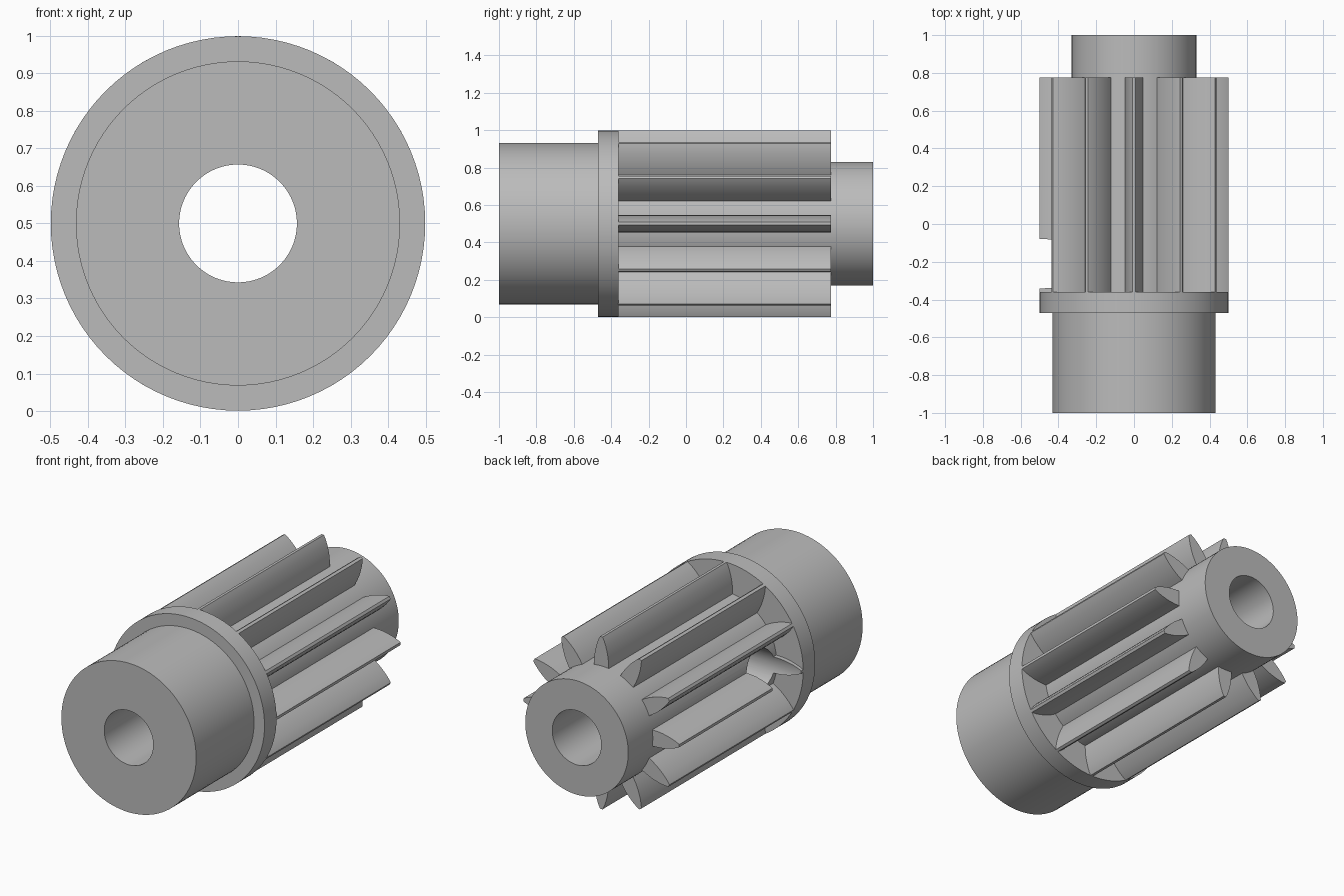
import bpy
import bmesh
from math import cos, sin, pi, radians
from mathutils import Matrix

if "Cube" in bpy.data.objects:
    bpy.data.objects.remove(bpy.data.objects["Cube"], do_unlink=True)

CENTRE = 0.5
ROOT, TIP, BORE = 0.33, 0.5, 0.157
TEETH = 12
TOOTH_FRONT, TOOTH_BACK = -0.365, 0.775

steel = bpy.data.materials.new("plain_grey")
steel.use_nodes = True
colour = (0.5, 0.5, 0.5, 1)
steel.diffuse_color = colour
steel.node_tree.nodes["Principled BSDF"].inputs["Base Color"].default_value = colour


def finish(name, bm):
    bmesh.ops.recalc_face_normals(bm, faces=bm.faces)
    mesh = bpy.data.meshes.new(name)
    bm.to_mesh(mesh)
    bm.free()
    mesh.materials.append(steel)
    obj = bpy.data.objects.new(name, mesh)
    bpy.context.collection.objects.link(obj)
    return obj


def activate(obj):
    bpy.ops.object.select_all(action="DESELECT")
    obj.select_set(True)
    bpy.context.view_layer.objects.active = obj


def lathe(name, profile, steps=96):
    """Revolve a closed (radius, y) outline around the long axis."""
    bm = bmesh.new()
    rings = []
    for i in range(steps):
        a = 2 * pi * i / steps
        rings.append([bm.verts.new((r * cos(a), y, CENTRE + r * sin(a)))
                      for r, y in profile])
    n = len(profile)
    for i in range(steps):
        here, there = rings[i], rings[(i + 1) % steps]
        for j in range(n):
            k = (j + 1) % n
            bm.faces.new((here[j], here[k], there[k], there[j]))
    return finish(name, bm)


def tooth(name, angle):
    """Pointed arch section, sunk into the core and extruded lengthwise."""
    half = [(ROOT - 0.03, 0.047), (ROOT, 0.047), (0.36, 0.046), (0.39, 0.043),
            (0.42, 0.037), (0.45, 0.029), (0.48, 0.018), (TIP - 0.001, 0.008)]
    outline = half + [(r, -w) for r, w in reversed(half)]
    bm = bmesh.new()
    face = bm.faces.new([bm.verts.new((r, TOOTH_FRONT, w)) for r, w in outline])
    ext = bmesh.ops.extrude_face_region(bm, geom=[face])
    moved = [v for v in ext["geom"] if isinstance(v, bmesh.types.BMVert)]
    bmesh.ops.translate(bm, verts=moved, vec=(0, TOOTH_BACK - TOOTH_FRONT, 0))
    spin = Matrix.Rotation(-angle, 4, "Y")
    bm.transform(Matrix.Translation((0, 0, CENTRE)) @ spin)
    return finish(name, bm)


# Hollow shaft: front hub, flange, toothed core and rear journal
shaft = lathe("shaft", [
    (BORE, -1), (0.432, -1), (0.432, -0.47), (TIP - 0.001, -0.47),
    (TIP - 0.001, -0.36), (ROOT, -0.36), (ROOT, 1), (BORE, 1)])

# Ring of pinion teeth
teeth = [tooth(f"tooth_{i + 1}", 2 * pi * i / TEETH) for i in range(TEETH)]

# Radial cross hole on one side, from the outside into the bore
bm = bmesh.new()
bmesh.ops.create_cone(bm, cap_ends=True, segments=64, radius1=0.132,
                      radius2=0.132, depth=0.55)
bm.transform(Matrix.Translation((-0.325, -0.21, CENTRE)) @ Matrix.Rotation(pi / 2, 4, "Y"))
cutter = finish("cross_hole_cutter", bm)
cutter.hide_render = True

side = TEETH // 2
for obj in [shaft] + teeth[side - 1:side + 2]:
    mod = obj.modifiers.new("cross_hole", "BOOLEAN")
    mod.operation = "DIFFERENCE"
    mod.solver = "EXACT"
    mod.object = cutter
    activate(obj)
    bpy.ops.object.modifier_apply(modifier=mod.name)
bpy.data.objects.remove(cutter, do_unlink=True)

# Smooth the round surfaces, keep the edges crisp
for obj in [shaft] + teeth:
    activate(obj)
    bpy.ops.object.shade_smooth_by_angle(angle=radians(30))
